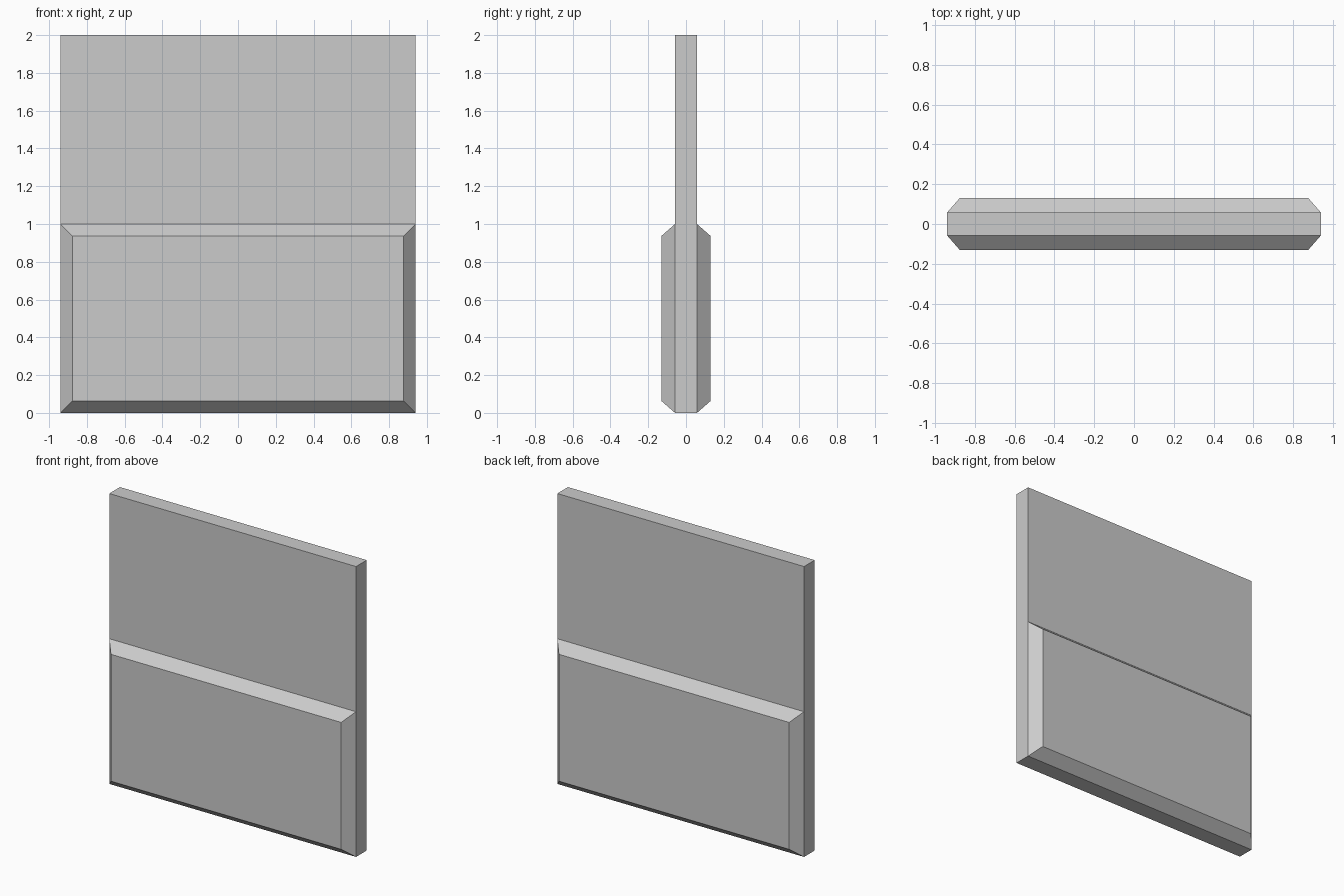
import bpy, bmesh
from mathutils import Matrix

if "Cube" in bpy.data.objects:
    bpy.data.objects.remove(bpy.data.objects["Cube"])

WIDTH, THICK, HEIGHT = 1.88, 0.116, 2.0
SPLIT = 1.0             # top of the raised panels
BORDER, RAISE = 0.063, 0.072

bm = bmesh.new()

# Upright slab
bmesh.ops.create_cube(bm, size=1, matrix=Matrix.Translation((0, 0, HEIGHT / 2))
                      @ Matrix.Diagonal((WIDTH, THICK, HEIGHT, 1)))

# Split the slab at mid height
bmesh.ops.bisect_plane(bm, geom=bm.verts[:] + bm.edges[:] + bm.faces[:],
                       plane_co=(0, 0, SPLIT), plane_no=(0, 0, 1))
bm.normal_update()

# Raised panels with sloped borders on the lower front and back
lower = [f for f in bm.faces
         if abs(f.normal.y) > 0.9 and f.calc_center_median().z < SPLIT]
bmesh.ops.inset_individual(bm, faces=lower, thickness=BORDER, depth=RAISE,
                           use_even_offset=True)
bmesh.ops.recalc_face_normals(bm, faces=bm.faces[:])

mesh = bpy.data.meshes.new("panelled_slab")
bm.to_mesh(mesh)
bm.free()
bpy.context.collection.objects.link(bpy.data.objects.new("panelled_slab", mesh))
